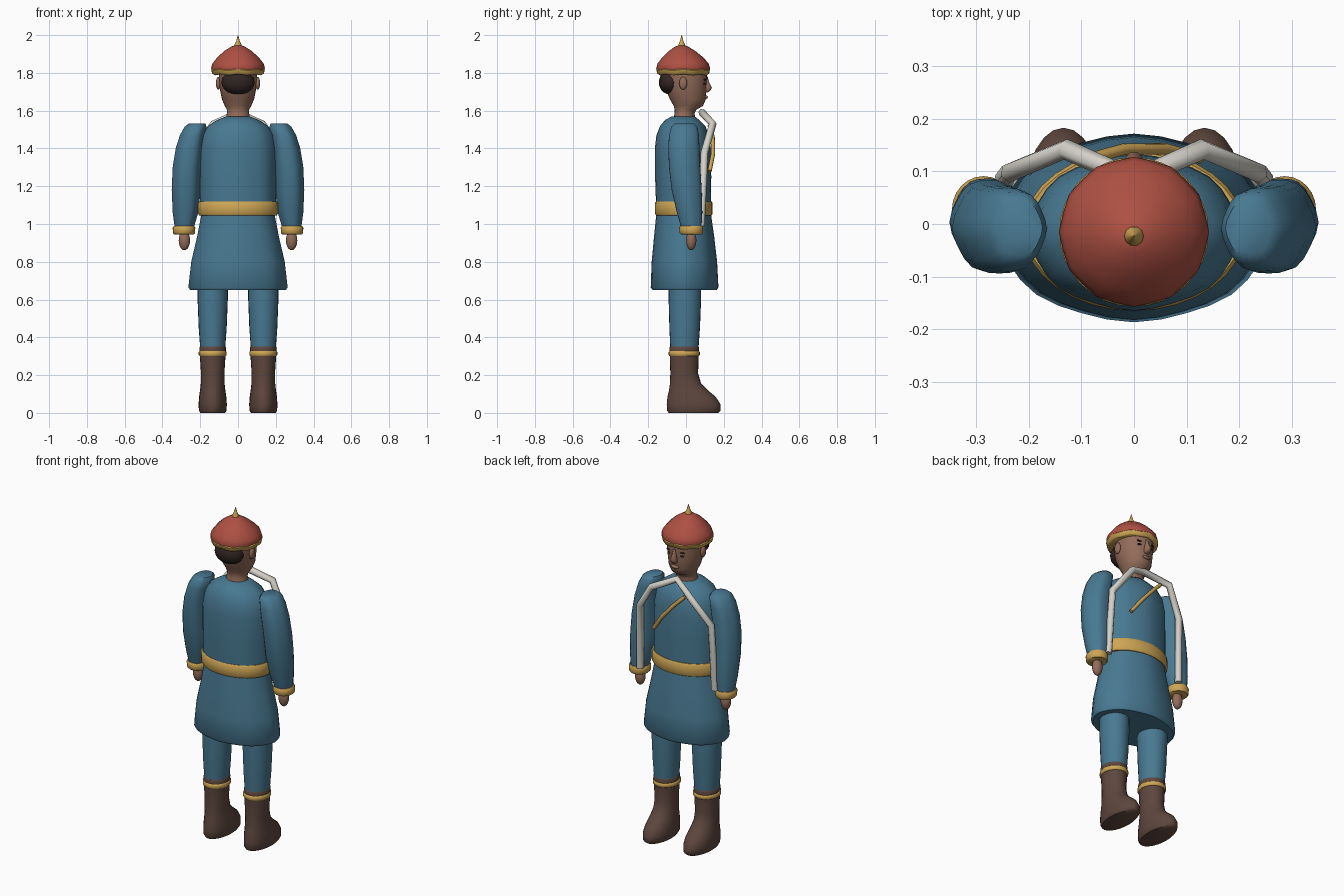
import bpy
import bmesh
from math import cos, sin, pi, radians
from mathutils import Matrix, Vector

old_cube = bpy.data.objects.get("Cube")
if old_cube:
    bpy.data.objects.remove(old_cube, do_unlink=True)


def make_material(name, red, green, blue):
    material = bpy.data.materials.new(name)
    colour = (red, green, blue, 1)
    material.diffuse_color = colour
    material.use_nodes = True
    shader = material.node_tree.nodes["Principled BSDF"]
    shader.inputs["Base Color"].default_value = colour
    shader.inputs["Roughness"].default_value = 0.8
    return material


coat_blue = make_material("coat blue", 0.065, 0.19, 0.285)
trim_gold = make_material("trim gold", 0.62, 0.38, 0.09)
hat_red = make_material("hat red", 0.42, 0.08, 0.055)
skin_brown = make_material("skin brown", 0.29, 0.15, 0.1)
boot_brown = make_material("boot brown", 0.11, 0.062, 0.048)
hair_dark = make_material("hair dark", 0.03, 0.018, 0.016)
strap_white = make_material("strap white", 0.66, 0.64, 0.58)


def finish(name, bm, material, angle=50):
    """Turn a bmesh into a smooth shaded object with one colour."""
    bmesh.ops.recalc_face_normals(bm, faces=bm.faces)
    mesh = bpy.data.meshes.new(name)
    bm.to_mesh(mesh)
    bm.free()
    mesh.materials.append(material)
    mesh.shade_smooth()
    mesh.set_sharp_from_angle(angle=radians(angle))
    obj = bpy.data.objects.new(name, mesh)
    bpy.context.collection.objects.link(obj)
    return obj


def loft(name, material, rows, x=0, sides=24, fold=0, folds=8, wave=0):
    """Stack oval rings; each row is height, half width, back y, front y, x shift."""
    bm = bmesh.new()
    rings = []
    for height, half_width, back, front, *shift in rows:
        centre_x = x + (shift[0] if shift else 0)
        ring = []
        for i in range(sides):
            a = 2 * pi * i / sides
            swell = 1 + fold * cos(folds * a)
            ring.append(bm.verts.new((
                centre_x + half_width * swell * cos(a),
                (back + front) / 2 + (front - back) / 2 * swell * sin(a),
                height + wave * cos(folds * a))))
        rings.append(ring)
    for low, high in zip(rings, rings[1:]):
        for i in range(sides):
            j = (i + 1) % sides
            bm.faces.new((low[i], low[j], high[j], high[i]))
    bm.faces.new(rings[0][::-1])
    bm.faces.new(rings[-1])
    return finish(name, bm, material)


def ball(name, material, centre, radii):
    bm = bmesh.new()
    place = Matrix.Translation(centre) @ Matrix.Diagonal((*radii, 1))
    bmesh.ops.create_uvsphere(bm, u_segments=16, v_segments=10, radius=1, matrix=place)
    return finish(name, bm, material)


def tube(name, material, points, radius, resolution):
    """Straight-jointed tube along a path, converted to a mesh."""
    curve = bpy.data.curves.new(name, "CURVE")
    curve.dimensions = "3D"
    curve.bevel_depth = radius
    curve.bevel_resolution = resolution
    curve.use_fill_caps = True
    spline = curve.splines.new("POLY")
    spline.points.add(len(points) - 1)
    for target, point in zip(spline.points, points):
        target.co = (*point, 1)
    curve.materials.append(material)
    obj = bpy.data.objects.new(name, curve)
    bpy.context.collection.objects.link(obj)
    return obj


# Coat: torso, belt and flared skirt
loft("coat_torso", coat_blue, [
    (1.05, .2, -.155, .13), (1.25, .2, -.162, .132), (1.4, .2, -.163, .13),
    (1.47, .187, -.155, .12), (1.52, .155, -.135, .1), (1.55, .11, -.11, .07),
    (1.57, .06, -.075, .045)], sides=32, fold=.012)
loft("belt", trim_gold, [
    (1.045, .205, -.158, .135), (1.055, .211, -.165, .141),
    (1.11, .211, -.165, .141), (1.12, .205, -.158, .135)], sides=32)
loft("coat_skirt", coat_blue, [
    (.65, .25, -.175, .16), (.665, .26, -.185, .17), (.8, .245, -.18, .163),
    (.93, .215, -.168, .148), (1.06, .19, -.155, .13)], sides=32, fold=.01)

# Head, face and hair
loft("head", skin_brown, [
    (1.55, .066, -.07, .05), (1.585, .059, -.06, .045), (1.605, .059, -.06, .055),
    (1.625, .07, -.065, .09), (1.66, .085, -.085, .105), (1.72, .097, -.11, .108),
    (1.77, .102, -.12, .112), (1.83, .1, -.12, .11)])
loft("nose", skin_brown, [
    (1.695, .012, .09, .115), (1.708, .02, .09, .132), (1.722, .019, .09, .138),
    (1.75, .012, .09, .124), (1.78, .009, .09, .115)], sides=10)
ball("lips", skin_brown, (0, .104, 1.672), (.026, .012, .01))
ball("hair", hair_dark, (0, -.082, 1.75), (.088, .062, .065))

# Domed hat with band and spike
loft("hat_dome", hat_red, [
    (1.805, .133, -.15, .12), (1.825, .141, -.156, .126), (1.85, .134, -.149, .118),
    (1.88, .11, -.126, .092), (1.915, .073, -.092, .05), (1.94, .035, -.056, .01),
    (1.947, .012, -.034, -.01)], sides=24, fold=.012, folds=12)
loft("hat_band", trim_gold, [
    (1.79, .128, -.145, .115), (1.795, .137, -.153, .123),
    (1.815, .142, -.157, .127), (1.822, .135, -.15, .12)], sides=32, wave=.003)
loft("hat_spike", trim_gold, [
    (1.935, .02, -.043, -.003), (1.95, .018, -.041, -.005),
    (1.97, .009, -.032, -.014), (2, .001, -.024, -.022)], sides=10)

# Everything that is paired
for side, label in ((1, "left"), (-1, "right")):
    # Ears, eyes and brows
    ball(label + "_ear", skin_brown, (side * .104, -.015, 1.745), (.013, .021, .034))
    ball(label + "_eye", hair_dark, (side * .042, .097, 1.743), (.013, .007, .006))
    ball(label + "_brow", hair_dark, (side * .042, .099, 1.763), (.02, .007, .004))

    # Puffed sleeve, cuff and hand
    loft(label + "_sleeve", coat_blue, [
        (.975, .048, -.025, .083, side * .285), (1.06, .066, -.05, .088, side * .278),
        (1.18, .075, -.078, .085, side * .274), (1.3, .075, -.092, .078, side * .269),
        (1.4, .072, -.096, .074, side * .256), (1.47, .066, -.092, .07, side * .24),
        (1.515, .057, -.08, .063, side * .224), (1.532, .042, -.06, .045, side * .217)],
        fold=.025, folds=6)
    loft(label + "_cuff", trim_gold, [
        (.945, .052, -.027, .085), (.952, .058, -.034, .09),
        (.98, .06, -.036, .091), (.99, .054, -.03, .086)], x=side * .286)
    ball(label + "_hand", skin_brown, (side * .284, .028, .913), (.03, .027, .052))

    # Trouser leg, boot and boot trim
    leg_x = side * .134
    loft(label + "_leg", coat_blue, [
        (.34, .066, -.083, .066), (.45, .074, -.088, .074),
        (.6, .08, -.092, .08), (.72, .08, -.092, .08)], x=leg_x)
    loft(label + "_boot", boot_brown, [
        (0, .066, -.092, .17), (.012, .073, -.1, .183), (.045, .075, -.102, .183),
        (.085, .072, -.098, .158), (.12, .067, -.09, .115), (.155, .063, -.085, .08),
        (.21, .062, -.083, .064), (.32, .069, -.086, .068), (.345, .071, -.088, .07),
        (.352, .067, -.084, .066)], x=leg_x)
    loft(label + "_boot_band", trim_gold, [
        (.3, .069, -.087, .067), (.306, .074, -.092, .073),
        (.322, .074, -.092, .073), (.328, .069, -.087, .067)], x=leg_x)

# White harness strap over the chest and down both sides
half = [Vector(p) for p in (
    (.13, .142, 1.53), (.235, .098, 1.38), (.248, .08, .99))]
mirrored = [Vector((-p.x, p.y, p.z)) for p in reversed(half)]
tube("chest_strap", strap_white, mirrored + [Vector((0, .085, 1.59))] + half, .02, 1)

# Gold cord across the chest
tube("chest_cord", trim_gold, [
    (-.08, .125, 1.52), (-.02, .142, 1.46), (.06, .143, 1.37), (.125, .125, 1.28)], .011, 2)
